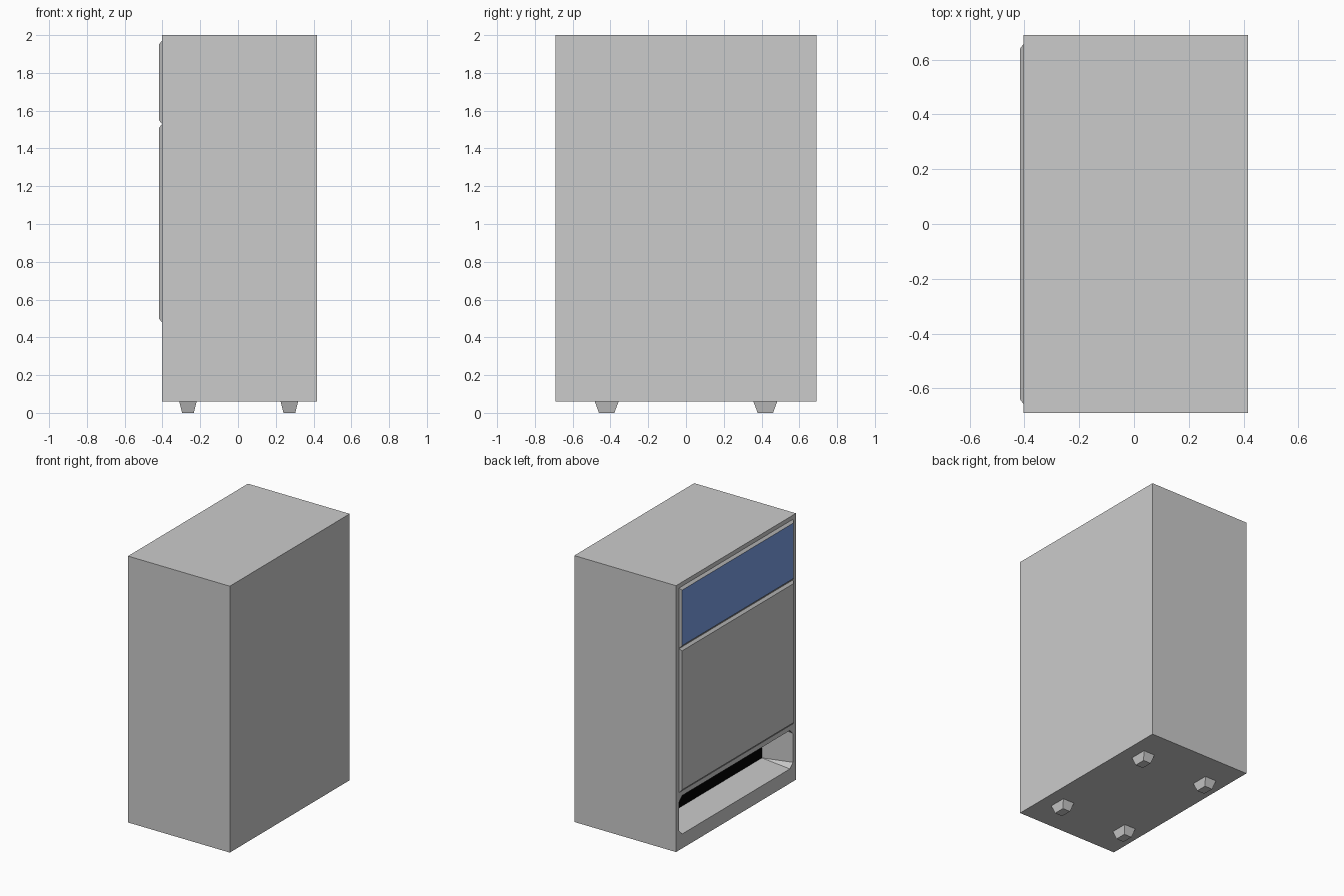
import bpy, bmesh

if "Cube" in bpy.data.objects:
    bpy.data.objects.remove(bpy.data.objects["Cube"])

FRONT, BACK, HALF_Y, BASE, TOP = -0.403, 0.417, 0.69, 0.06, 2.0


def material(name, rgb):
    m = bpy.data.materials.new(name)
    m.diffuse_color = (*rgb, 1)
    m.use_nodes = True
    m.node_tree.nodes["Principled BSDF"].inputs["Base Color"].default_value = m.diffuse_color
    return m


def finish(name, bm, mats=()):
    bmesh.ops.recalc_face_normals(bm, faces=bm.faces)
    me = bpy.data.meshes.new(name)
    bm.to_mesh(me)
    bm.free()
    for m in mats:
        me.materials.append(m)
    ob = bpy.data.objects.new(name, me)
    bpy.context.collection.objects.link(ob)
    return ob


def rect_x(bm, x, hy, z0, z1):
    return [bm.verts.new((x, y, z)) for y, z in ((-hy, z0), (hy, z0), (hy, z1), (-hy, z1))]


def bridge(bm, a, b):
    for i in range(4):
        j = (i + 1) % 4
        bm.faces.new((a[i], a[j], b[j], b[i]))


def bridge_chamfered(bm, rect, octo):
    # each side is a quad, each chamfered corner a triangle
    for i in range(4):
        j = (i + 1) % 4
        bm.faces.new((rect[i], rect[j], octo[2 * j], octo[2 * i + 1]))
        bm.faces.new((rect[i], octo[2 * i + 1], octo[2 * i]))


grey = material("grey", (0.8, 0.8, 0.8))
blue = material("blue", (0.2, 0.35, 0.78))
black = material("black", (0.0, 0.0, 0.0))

# cabinet with a recessed delivery tray
bm = bmesh.new()
outer = rect_x(bm, FRONT, HALF_Y, BASE, TOP)
rear = rect_x(bm, BACK, HALF_Y, BASE, TOP)
bridge(bm, outer, rear)
bm.faces.new(rear)
hy, z0, z1, c = 0.655, 0.165, 0.445, 0.035
octo = [bm.verts.new((FRONT, y, z)) for y, z in (
    (-hy, z0 + c), (-hy + c, z0), (hy - c, z0), (hy, z0 + c),
    (hy, z1 - c), (hy - c, z1), (-hy + c, z1), (-hy, z1 - c))]
bridge_chamfered(bm, outer, octo)
inner = rect_x(bm, FRONT + 0.25, hy, z0, z1)
bridge_chamfered(bm, inner, octo)
bm.faces.new(inner).material_index = 1
finish("cabinet", bm, (grey, black))

# raised front panels with sloped edges
for name, lo, hi, mat in (("display_panel", 1.53, 1.97, blue), ("door_panel", 0.48, 1.528, grey)):
    bm = bmesh.new()
    a = rect_x(bm, FRONT, 0.658, lo, hi)
    b = rect_x(bm, -BACK, 0.64, lo + 0.018, hi - 0.018)
    bridge(bm, a, b)
    face = bm.faces.new(b)
    face.material_index = 1
    finish(name, bm, (grey, mat))

# tapered feet
for side, x in (("front", -0.265), ("rear", 0.272)):
    for end, y in (("left", 0.42), ("right", -0.42)):
        bm = bmesh.new()
        loops = []
        for z, dx, dy in ((BASE, 0.046, 0.063), (0, 0.031, 0.041)):
            loops.append([bm.verts.new((x + sx * dx, y + sy * dy, z))
                          for sx, sy in ((-1, -1), (1, -1), (1, 1), (-1, 1))])
        bridge(bm, *loops)
        for loop in loops:
            bm.faces.new(loop)
        finish(f"foot_{side}_{end}", bm)
